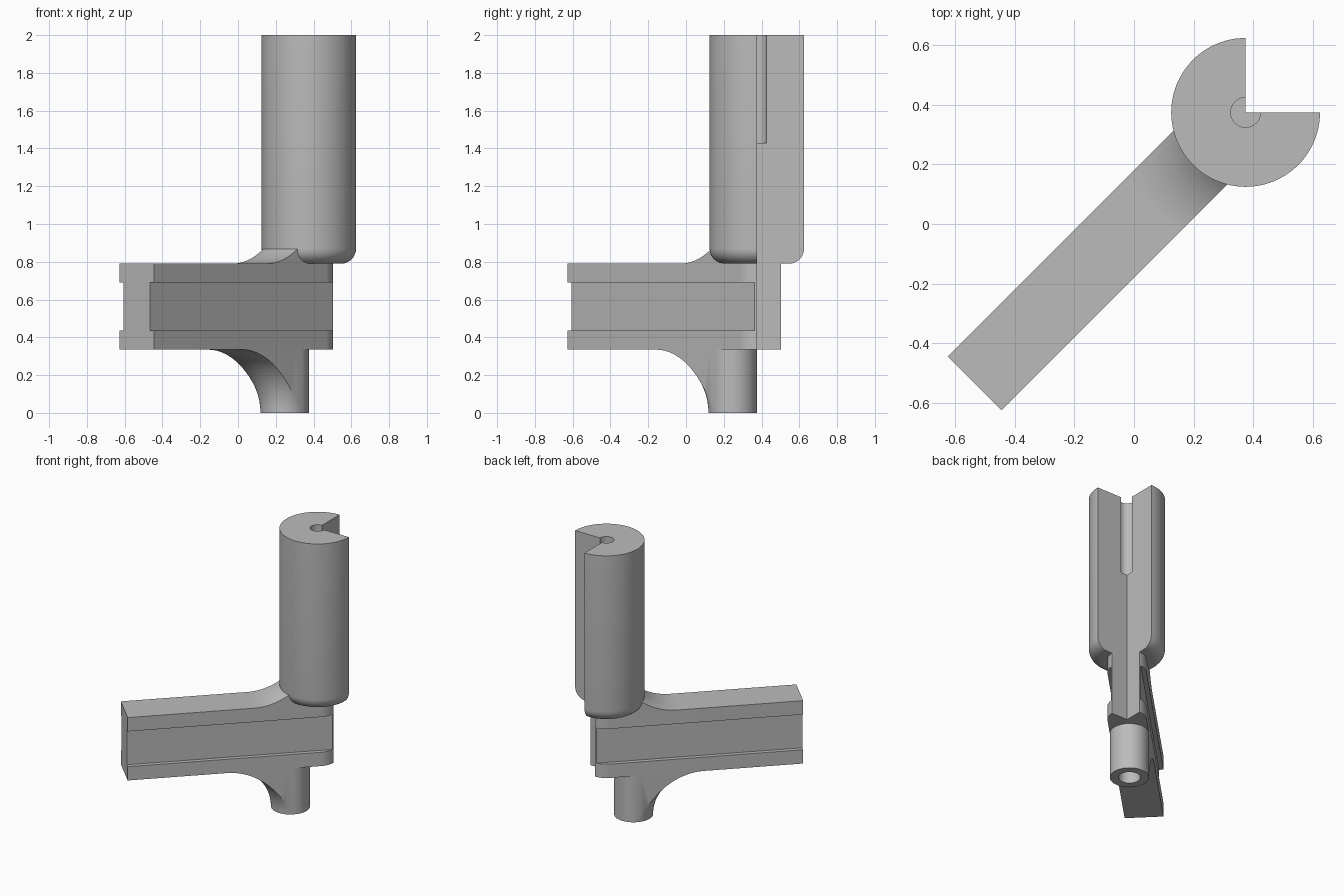
import bpy, bmesh
from math import sin, cos, asin, pi, radians
from mathutils import Matrix

if "Cube" in bpy.data.objects:
    bpy.data.objects.remove(bpy.data.objects["Cube"], do_unlink=True)

grey = bpy.data.materials.new("plain grey")
grey.use_nodes = True
grey.diffuse_color = (0.5, 0.5, 0.5, 1)
grey.node_tree.nodes["Principled BSDF"].inputs["Base Color"].default_value = (0.5, 0.5, 0.5, 1)

# Local frame: the column axis is the origin and the arm runs along -x
PLACE = Matrix.Translation((0.375, 0.375, 0)) @ Matrix.Rotation(pi / 4, 4, "Z")
HALF, BLEND = 0.128, 0.335          # arm half width, blend radius
BOTTOM, TOP = 0.335, 0.79           # arm underside and top
STEM_X = -0.181
ARM_END = -1.288


def finish(name, bm):
    bmesh.ops.remove_doubles(bm, verts=bm.verts, dist=1e-5)
    bmesh.ops.recalc_face_normals(bm, faces=bm.faces)
    bm.transform(PLACE)
    mesh = bpy.data.meshes.new(name)
    bm.to_mesh(mesh)
    bm.free()
    mesh.materials.append(grey)
    obj = bpy.data.objects.new(name, mesh)
    bpy.context.collection.objects.link(obj)
    bpy.ops.object.select_all(action="DESELECT")
    obj.select_set(True)
    bpy.context.view_layer.objects.active = obj
    bpy.ops.object.shade_smooth_by_angle(angle=radians(30))
    return obj


def arc(r, z, radius, start, end, n=16):
    steps = [radians(start + (end - start) * i / n) for i in range(n + 1)]
    return [(r + radius * cos(a), z + radius * sin(a)) for a in steps]


def lathe(name, profile, start, end, x=0, clip=False, n=72):
    """Turn a closed (r, z) profile about a vertical axis, capping part turns."""
    bm = bmesh.new()
    rings = []
    for i in range(n + 1):
        a = radians(start + (end - start) * i / n)
        rings.append([bm.verts.new((x + r * cos(a), r * sin(a), z)) for r, z in profile])
    count = len(profile)
    for a, b in zip(rings, rings[1:]):
        for j in range(count):
            k = (j + 1) % count
            if profile[j][0] or profile[k][0]:
                bm.faces.new((a[j], a[k], b[k], b[j]))
    if end - start < 360:
        bm.faces.new(rings[0])
        bm.faces.new(rings[-1])
    bmesh.ops.remove_doubles(bm, verts=bm.verts, dist=1e-5)
    if clip:                        # trim flush with the arm sides
        for side in (-1, 1):
            bmesh.ops.bisect_plane(bm, geom=bm.verts[:] + bm.edges[:] + bm.faces[:],
                                   plane_co=(0, side * HALF, 0), plane_no=(0, side, 0),
                                   clear_outer=True)
            bmesh.ops.holes_fill(bm, edges=bm.edges[:], sides=0)
    return finish(name, bm)


def arm_layer(name, half, z0, z1):
    """Straight bar with a round nose and a right-angled notch in it."""
    top = asin(half / HALF)
    nose = [top + (pi / 4 - top) * i / 12 for i in range(13)]
    upper = [(ARM_END, half)] + [(HALF * cos(a), HALF * sin(a)) for a in nose]
    plan = upper + [(0, 0)] + [(px, -py) for px, py in reversed(upper)]
    bm = bmesh.new()
    face = bm.faces.new([bm.verts.new((px, py, z0)) for px, py in plan])
    grown = bmesh.ops.extrude_face_region(bm, geom=[face], use_keep_orig=True)
    moved = [v for v in grown["geom"] if isinstance(v, bmesh.types.BMVert)]
    bmesh.ops.translate(bm, verts=moved, vec=(0, 0, z1 - z0))
    return finish(name, bm)


# Arm: two flanges with a narrower web between
arm_layer("arm_lower_flange", HALF, BOTTOM, 0.435)
arm_layer("arm_web", HALF - 0.03, 0.435, 0.69)
arm_layer("arm_upper_flange", HALF, 0.69, TOP)

# Upright column: three-quarter round, rounded base, bore in the top
column = [(0, TOP)] + arc(0.17, TOP + 0.08, 0.08, -90, 0, 8)
column += [(0.25, 2), (0.05, 2), (0.05, 1.43), (0, 1.43)]
lathe("column", column, 45, 315)

# Blend from the arm top up to the column
rise = arc(HALF + BLEND, TOP + BLEND, BLEND, 270, 228)
lathe("column_blend", [(0.16, TOP)] + rise + [(0.16, rise[-1][1])], 90, 270, clip=True)

# Lower stem with a bore, and its blend into the arm underside
lathe("stem", [(0, BOTTOM), (HALF, BOTTOM), (HALF, 0), (0.072, 0), (0.072, 0.3), (0, 0.3)],
      0, 360, x=STEM_X)
drop = arc(HALF + BLEND, 0, BLEND, 90, 180)
lathe("stem_blend", [(0.11, BOTTOM)] + drop + [(0.11, 0)], 90, 270, x=STEM_X, clip=True)
